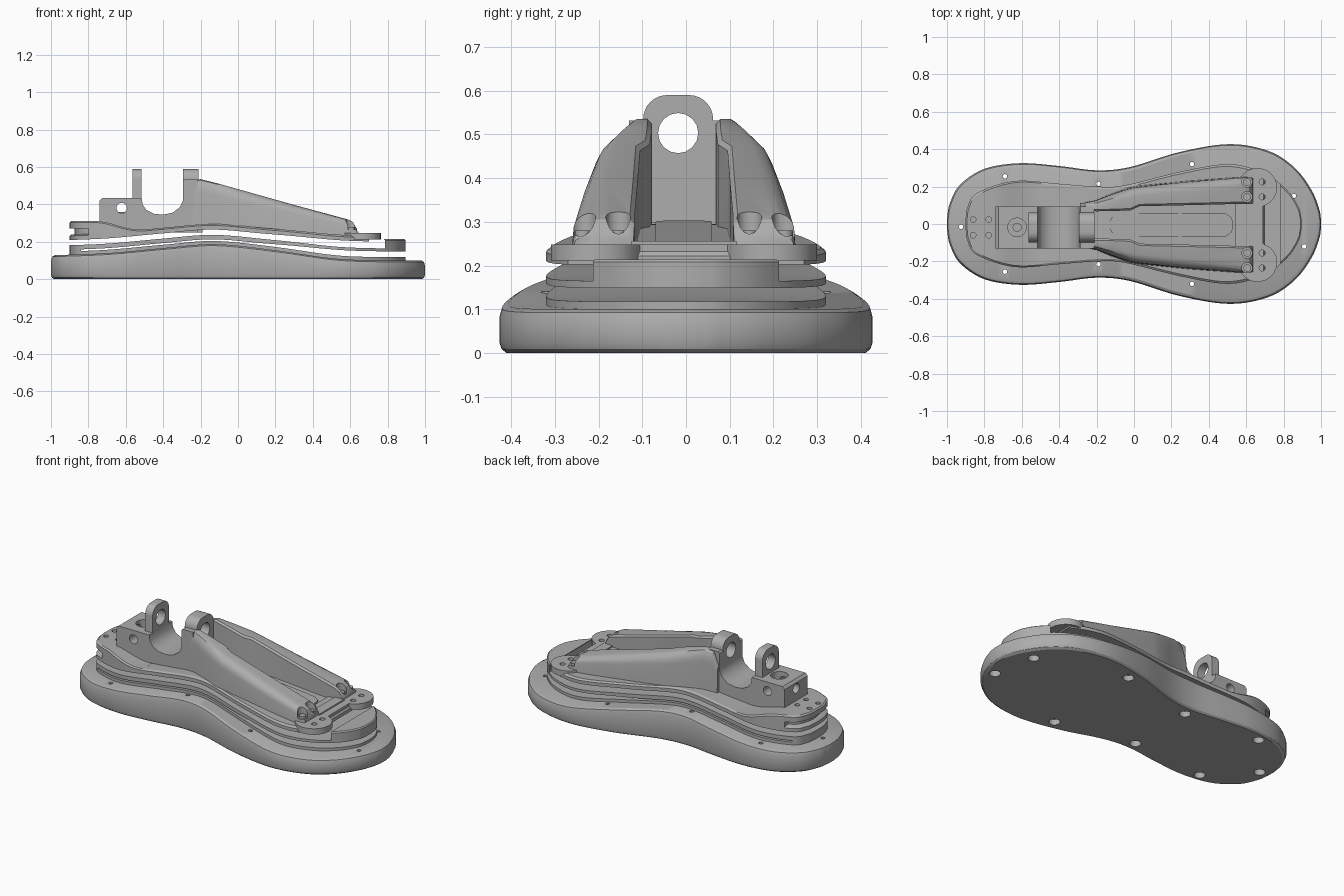
import bpy, bmesh, math
from mathutils import Vector

if "Cube" in bpy.data.objects:
    bpy.data.objects.remove(bpy.data.objects["Cube"])

grey = bpy.data.materials.new("machined_grey")
grey.use_nodes = True
grey.diffuse_color = (0.42, 0.42, 0.42, 1)
grey.node_tree.nodes["Principled BSDF"].inputs["Base Color"].default_value = (0.42, 0.42, 0.42, 1)
YC = -0.018  # centre line of the lugs and rear body
YW = -0.005  # centre line of the side walls and toe cap
parts = []


def finish(name, bm, keep=True):
    bmesh.ops.recalc_face_normals(bm, faces=bm.faces)
    mesh = bpy.data.meshes.new(name)
    bm.to_mesh(mesh)
    bm.free()
    mesh.materials.append(grey)
    ob = bpy.data.objects.new(name, mesh)
    bpy.context.scene.collection.objects.link(ob)
    if keep:
        parts.append(ob)
    return ob


def spline(pts, n=6):
    """Smooth open curve through the points."""
    p = [Vector(q) for q in pts]
    p = [2 * p[0] - p[1]] + p + [2 * p[-1] - p[-2]]
    out = []
    for a, b, c, d in zip(p, p[1:], p[2:], p[3:]):
        for k in range(n):
            t = k / n
            out.append(0.5 * (2 * b + (c - a) * t + (2 * a - 5 * b + 4 * c - d) * t * t
                              + (3 * b - a - 3 * c + d) * t ** 3))
    return out + [p[-2]]


def lookup(curve, x):
    for a, b in zip(curve, curve[1:]):
        if x <= b[0]:
            t = max(0, (x - a[0]) / max(b[0] - a[0], 1e-6))
            return a[1] + (b[1] - a[1]) * t
    return curve[-1][1]


SOLE = spline([(-1, .03), (-.985, .11), (-.93, .21), (-.8, .295), (-.61, .325), (-.4, .31), (-.2, .287),
               (-.02, .305), (.245, .385), (.51, .427), (.72, .39), (.86, .3), (.95, .18), (.99, .08), (1, .025)])
PLATE = spline([(-.9, .03), (-.89, .09), (-.84, .165), (-.64, .23), (-.4, .215), (-.2, .2), (-.05, .207),
                (.25, .28), (.51, .32), (.7, .27), (.82, .18), (.88, .09), (.895, .03)])
WAVE = spline([(-1, .128), (-.7, .14), (-.4, .167), (-.12, .187), (.2, .155), (.5, .113), (.7, .102), (1, .1)])


def smooth(x, lo, hi):
    t = min(1, max(0, (x - lo) / (hi - lo)))
    return t * t * (3 - 2 * t)


def wave(offset, toe=0):
    """Height above the sole's curved top, with extra lift toward the toe."""
    return lambda x: lookup(WAVE, x) + offset + toe * smooth(x, 0, .6)


def flat(z):
    return lambda x: z


def plate(name, curve, tiers, lo=-2, hi=2, yc=0):
    """Stack of outline rings, each with an inset and a height function."""
    st = [(x, w) for x, w in curve if lo < x < hi]
    if lo > curve[0][0]:
        st.insert(0, (lo, lookup(curve, lo)))
    if hi < curve[-1][0]:
        st.append((hi, lookup(curve, hi)))
    bm = bmesh.new()
    rings, n = [], len(st)
    for inset, z in tiers:
        up = [bm.verts.new((x * (1 - inset), yc + max(w - inset, .012), z(x))) for x, w in st]
        dn = [bm.verts.new((x * (1 - inset), yc - max(w - inset, .012), z(x))) for x, w in st]
        rings.append(up + dn[::-1])
    m = 2 * n
    for r in (rings[0], rings[-1]):
        for i in range(n - 1):
            bm.faces.new((r[i], r[i + 1], r[m - 2 - i], r[m - 1 - i]))
    for a, b in zip(rings, rings[1:]):
        for i in range(m):
            j = (i + 1) % m
            bm.faces.new((a[i], a[j], b[j], b[i]))
    return finish(name, bm)


def prism(name, pts, axis, lo, hi, keep=True):
    """Extrude a 2D profile along an axis between lo and hi."""
    place = {"x": lambda a, b, c: (c, a, b), "y": lambda a, b, c: (a, c, b), "z": lambda a, b, c: (a, b, c)}[axis]
    bm = bmesh.new()
    r = [[bm.verts.new(place(a, b, c)) for a, b in pts] for c in (lo, hi)]
    n = len(pts)
    bm.faces.new(r[0])
    bm.faces.new(r[1])
    for i in range(n):
        j = (i + 1) % n
        bm.faces.new((r[0][i], r[0][j], r[1][j], r[1][i]))
    return finish(name, bm, keep)


def arc(cx, cy, r, a0, a1, n=8):
    return [(cx + r * math.cos(math.radians(a0 + (a1 - a0) * k / n)),
             cy + r * math.sin(math.radians(a0 + (a1 - a0) * k / n))) for k in range(n + 1)]


def rod(name, a, b, r, axis, lo, hi, keep=True, n=16):
    return prism(name, arc(a, b, r, 0, 360, n)[:-1], axis, lo, hi, keep)


def cut(ob, cutters):
    for c in cutters:
        c.hide_render = True
        mod = ob.modifiers.new("cut", 'BOOLEAN')
        mod.operation = 'DIFFERENCE'
        mod.solver = 'EXACT'
        mod.object = c
        with bpy.context.temp_override(object=ob, active_object=ob):
            bpy.ops.object.modifier_apply(modifier=mod.name)
        bpy.data.objects.remove(c)


# Sole with rounded rims and counterbored through holes
sole = plate("sole", SOLE, [(.016, flat(0)), (.005, flat(.009)), (0, flat(.024)), (0, wave(-.03)),
                            (.006, wave(-.008)), (.02, wave(0))])
holes = [(x, s * y) for x, y in ((.31, .32), (-.19, .215), (-.69, .255)) for s in (-1, 1)]
for x, y in holes + [(-.925, -.015), (.855, .15), (.91, -.12)]:
    cut(sole, [rod("hole", x, y, .012, "z", -.1, .4, False, 12),
               rod("bore", x, y, .032, "z", -.1, .035, False)])

# Folded spring: lower, middle and upper leaves with joining blocks
plate("lower_leaf", PLATE, [(0, wave(-.01)), (0, wave(.017))])
plate("middle_leaf", PLATE, [(0, wave(.026, .022)), (0, wave(.05, .014))])
plate("heel_joint", PLATE, [(0, wave(.01)), (0, wave(.045))], hi=-.84)
plate("toe_joint", PLATE, [(0, flat(.152)), (0, flat(.208)), (.006, flat(.214))], lo=.785)
plate("upper_leaf", PLATE, [(0, wave(.078, .022)), (0, wave(.1, .02)), (.012, wave(.108, .022))], hi=.7)

# Heel cap on a notched neck, easing down onto the upper leaf
plate("heel_neck", PLATE, [(.03, flat(.23)), (.03, flat(.28))], hi=-.8)
heel = plate("heel_cap", PLATE, [(0, flat(.272)), (0, flat(.303)), (.008, flat(.31))], hi=-.8)
cut(heel, [rod("hole", -.86, YC + s * .042, .015, "z", .285, .4, False) for s in (-1, 1)])


def ramp(drop):
    return lambda x: .31 - drop + (wave(.108)(x) - .31) * smooth(x, -.76, -.5)


heel_ramp = plate("heel_ramp", PLATE, [(0, wave(.09)), (0, ramp(.007)), (.008, ramp(0))], lo=-.8, hi=-.5)
cut(heel_ramp, [rod("hole", -.777, YC + s * .042, .015, "z", .285, .4, False) for s in (-1, 1)])

# Toe cap shaped like a dog bone
half = arc(.66, .2, .105, -50, 150, 12)
bone = [(.69, .1)] + half + [(.54, .2)]
bone = [(x, YW + y) for x, y in bone] + [(x, YW - y) for x, y in bone[::-1]]
toe_cap = prism("toe_cap", bone, "z", .211, .248)
cut(toe_cap, [rod("hole", .685, YW + s * y, .016, "z", .225, .3, False)
              for y in (.15, .23) for s in (-1, 1)])
prism("toe_crossbar", [(.585, .24), (.585, .256), (.645, .256), (.645, .24)], "y", YW - .12, YW + .12)

# Rear body with the saddle between the two lugs
body = prism("rear_body", [(-.74, .25), (-.74, .42), (-.725, .435), (-.515, .435), (-.51, .40), (-.49, .37),
                           (-.45, .35), (-.40, .345), (-.35, .355), (-.31, .385), (-.295, .42), (-.295, .525),
                           (-.285, .532), (-.215, .532), (-.215, .25)], "y", YC - .112, YC + .112)
lug = arc(YC - .025, .535, .055, 180, 90) + arc(YC + .025, .535, .055, 90, 0)
lug = [(YC - .08, .28)] + lug + [(YC + .08, .28)]
rear_lug = prism("rear_lug", lug, "x", -.565, -.515)
front_lug = prism("front_lug", lug, "x", -.295, -.212)
for ob in (body, rear_lug, front_lug):
    cut(ob, [rod("pivot", YC, .503, .046, "x", -.7, -.1, False)])
cut(body, [rod("cross_hole", -.622, .38, .028, "y", -.3, .3, False),
           rod("socket", -.625, YC, .05, "z", .33, .6, False, 24),
           rod("heel_opening", YC, .385, .03, "x", -.9, -.62, False)])
rod("socket_post", -.625, YC, .024, "z", .32, .36)

# Sloping side walls: x, top height, inner, crest and outer half widths
STATIONS = [(-.29, .45, .08, .1, .115), (-.26, .525, .075, .1, .122), (-.2, .535, .073, .108, .135),
            (-.12, .515, .074, .125, .168), (-.02, .487, .078, .15, .202), (.03, .473, .1, .157, .21),
            (.3, .397, .106, .178, .237), (.585, .32, .113, .2, .258), (.615, .305, .113, .2, .258),
            (.635, .27, .115, .2, .256)]
base = wave(.095, .01)
for s, side in ((-1, "right"), (1, "left")):
    bm = bmesh.new()
    rows = []
    for x, zt, yi, ym, yo in STATIONS:
        h = zt - base(x)
        arch = [(ym + (yo - ym) * .9 * math.sin(a), zt - .3 * h * (1 - math.cos(a)))
                for a in (0, .4, .8, 1.2, 1.57)]
        sec = [(yi, base(x)), (yi, zt - .01), (yi + .01, zt)] + arch + [(yo, base(x))]
        rows.append([bm.verts.new((x, YW + s * y, z)) for y, z in sec])
    n = len(rows[0])
    for a, b in zip(rows, rows[1:]):
        for i in range(n):
            j = (i + 1) % n
            bm.faces.new((a[i], a[j], b[j], b[i]))
    bm.faces.new(rows[0])
    bm.faces.new(rows[-1])
    wall = finish(side + "_wall", bm)
    # Screw pockets at the toe end
    cut(wall, [rod("pocket", .605, YW + s * y, .029, "z", .265, .6, False) for y in (.15, .23)])
    for y in (.15, .23):
        rod(side + "_screw", .605, YW + s * y, .02, "z", .25, .28)

# Channel floor panel with rounded ends, following the leaf
strip = [(-.13, .015), (-.12, .04), (-.08, .062), (-.04, .065)] + [(k / 10, .065) for k in range(5)] + \
        [(.45, .065), (.49, .062), (.52, .04), (.53, .015)]
plate("floor_panel", strip, [(0, wave(.1, .02)), (0, wave(.116, .022))], yc=YW)
prism("lug_pedestal", [(YC - .06, .25), (YC - .06, .3), (YC + .06, .3), (YC + .06, .25)], "x", -.3, -.19)

bpy.ops.object.select_all(action='DESELECT')
for ob in parts:
    ob.select_set(True)
bpy.context.view_layer.objects.active = sole
bpy.ops.object.shade_smooth_by_angle(angle=math.radians(30))
